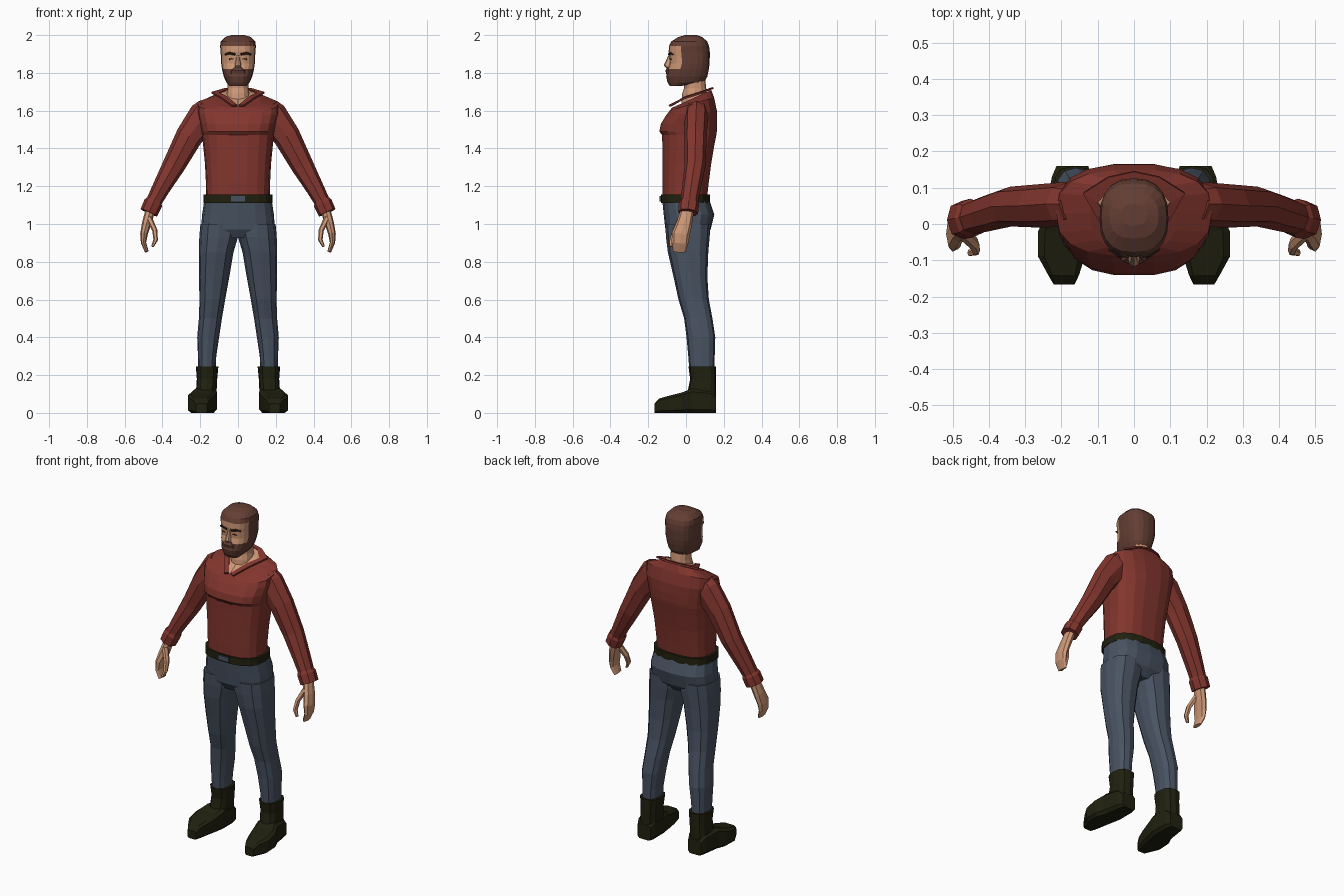
import bpy, bmesh, math
from mathutils import Vector


def material(name, rgb):
    m = bpy.data.materials.new(name)
    m.diffuse_color = (*rgb, 1)
    return m


SHIRT = material("brick_red", (0.225, 0.036, 0.027))
DENIM = material("denim_blue", (0.066, 0.086, 0.122))
LEATHER = material("dark_olive", (0.015, 0.015, 0.005))
SKIN = material("skin", (0.61, 0.31, 0.18))
HAIR = material("brown_hair", (0.125, 0.048, 0.034))
BROW = material("dark_brown", (0.035, 0.014, 0.01))


def power(v, p):
    return 0.0 if abs(v) < 1e-6 else math.copysign(abs(v) ** p, v)


def outline(n, p, phase=0.0):
    """Unit rounded-square outline; p=1 is a circle, p=0 a square."""
    angles = [2 * math.pi * (i + phase) / n for i in range(n)]
    return [(power(math.cos(a), p), power(math.sin(a), p)) for a in angles]


def level(zf, zb, x0, x1, yf, yb, n=16, p=0.8, phase=0.0):
    """Ring around z, sloping from zf at the front to zb at the back."""
    return [Vector(((x0 + x1) / 2 + c * (x1 - x0) / 2,
                    (yf + yb) / 2 + s * (yb - yf) / 2,
                    zf + (zb - zf) * (s + 1) / 2)) for c, s in outline(n, p, phase)]


def tube(path, n=8, p=0.9, phase=0.0):
    """Rings square to a path of (x, y, z, in-plane radius, depth radius)."""
    pts = [Vector(q[:3]) for q in path]
    rings = []
    for i, q in enumerate(path):
        t = (pts[min(i + 1, len(pts) - 1)] - pts[max(i - 1, 0)]).normalized()
        u = Vector((0, 1, 0)).cross(t).normalized()
        v = t.cross(u)
        rings.append([pts[i] + u * c * q[3] + v * s * q[4] for c, s in outline(n, p, phase)])
    return rings


def finish(name, bm, mats, mirror):
    bmesh.ops.recalc_face_normals(bm, faces=bm.faces[:])
    me = bpy.data.meshes.new(name)
    bm.to_mesh(me)
    bm.free()
    for m in mats:
        me.materials.append(m)
    ob = bpy.data.objects.new(name, me)
    bpy.context.collection.objects.link(ob)
    if mirror:
        ob.modifiers.new("mirror", 'MIRROR').use_mirror_merge = False
    return ob


def loft(name, rings, *mats, mirror=False, rule=None):
    bm = bmesh.new()
    rows = [[bm.verts.new(v) for v in r] for r in rings]
    n = len(rows[0])
    for a, b in zip(rows, rows[1:]):
        for i in range(n):
            j = (i + 1) % n
            bm.faces.new((a[i], a[j], b[j], b[i]))
    bm.faces.new(rows[0])
    bm.faces.new(rows[-1])
    if rule:
        for f in bm.faces:
            f.material_index = rule(f.calc_center_median())
    return finish(name, bm, mats, mirror)


# Shirt body: front z, back z, half width, front y, back y
loft("shirt_body", [level(a, b, -w, w, f, k, 18, 0.75) for a, b, w, f, k in (
    (1.13, 1.13, .168, -.125, .112), (1.22, 1.22, .170, -.127, .122),
    (1.32, 1.32, .175, -.127, .135), (1.42, 1.42, .185, -.127, .152),
    (1.47, 1.47, .190, -.128, .162), (1.49, 1.49, .193, -.143, .165),
    (1.53, 1.54, .202, -.135, .167), (1.575, 1.60, .215, -.107, .165),
    (1.60, 1.67, .215, -.088, .150), (1.615, 1.71, .12, -.075, .135))], SHIRT)

# Sleeves and flared cuffs
loft("sleeve", tube([(.15, .055, 1.61, .07, .055), (.175, .055, 1.575, .085, .062),
                     (.258, .05, 1.465, .072, .06), (.34, .048, 1.31, .06, .055),
                     (.41, .028, 1.185, .047, .05), (.455, .015, 1.10, .04, .045)]),
     SHIRT, mirror=True)
loft("cuff", tube([(.443, .018, 1.125, .042, .046), (.449, .016, 1.11, .05, .054),
                   (.472, .011, 1.06, .048, .053)]), SHIRT, mirror=True)

# Open collar with skin inside it
OUTER = [(.03, -.09, 1.625), (.085, -.01, 1.665), (.14, .085, 1.695),
         (.07, .13, 1.715), (0, .145, 1.72)]
INNER = [(.006, -.077, 1.628), (.058, 0, 1.672), (.1, .06, 1.692),
         (.05, .115, 1.71), (0, .125, 1.715)]
bm = bmesh.new()
o = [bm.verts.new(v) for v in OUTER]
k = [bm.verts.new(v) for v in INNER]
for i in range(4):
    bm.faces.new((o[i], o[i + 1], k[i + 1], k[i]))
collar = finish("collar", bm, [SHIRT], True)
solid = collar.modifiers.new("thickness", 'SOLIDIFY')
solid.thickness = 0.01
solid.offset = 0

bm = bmesh.new()
k = [bm.verts.new(v) for v in [(0, -.078, 1.624)] + INNER]
mid = bm.verts.new((0, .04, 1.70))
for a, b in zip(k, k[1:]):
    bm.faces.new((a, b, mid))
finish("chest_skin", bm, [SKIN], True)

# Neck
loft("neck", [level(z, z, -w, w, f, b, 12, 0.9) for z, w, f, b in (
    (1.64, .066, -.025, .11), (1.69, .06, -.02, .11),
    (1.72, .055, -.01, .107), (1.78, .055, -.01, .1))], SKIN)


# Head: hair over the top and back, beard below, bare face between
def head_colour(c):
    return 1 if 1.825 < c.z < 1.94 and c.y < -.025 else 0


loft("head", [level(z, z, -w, w, f, b, 20, 0.8) for z, w, f, b in (
    (1.73, .043, -.085, -.03), (1.75, .062, -.098, .095), (1.78, .075, -.105, .113),
    (1.82, .085, -.096, .121), (1.85, .089, -.086, .125), (1.89, .091, -.088, .126),
    (1.912, .092, -.092, .126), (1.942, .095, -.09, .122), (1.967, .091, -.077, .112),
    (1.99, .068, -.04, .085), (2.0, .035, -.005, .055))], HAIR, SKIN, rule=head_colour)
loft("nose", [level(z, z, -w, w, f, -.07, 8, 0.9) for z, w, f in (
    (1.827, .015, -.105), (1.84, .017, -.118), (1.865, .012, -.106),
    (1.892, .009, -.094))], SKIN)
loft("moustache", [level(z, z, -w, w, f, -.06, 10, 0.7) for z, w, f in (
    (1.795, .042, -.106), (1.812, .038, -.11), (1.828, .022, -.102))], HAIR)
loft("eyebrow", tube([(.014, -.089, 1.898, .006, .006), (.045, -.084, 1.905, .007, .006),
                      (.069, -.069, 1.897, .004, .005)], 6), BROW, mirror=True)
loft("eye", tube([(.024, -.084, 1.873, .003, .003), (.036, -.0825, 1.874, .004, .003),
                  (.048, -.078, 1.872, .003, .003)], 6), BROW, mirror=True)

# Hands: curled mitt and thumb
loft("hand", tube([(.462, .01, 1.08, .026, .034), (.485, -.01, 1.0, .024, .042),
                   (.498, -.028, .945, .02, .048), (.5, -.032, .90, .014, .044),
                   (.483, -.035, .853, .01, .034)]), SKIN, mirror=True)
loft("thumb", tube([(.47, -.025, 1.03, .016, .02), (.44, -.055, .965, .014, .018),
                    (.436, -.073, .915, .012, .015), (.453, -.08, .88, .007, .009)], 6),
     SKIN, mirror=True)

# Belt and buckle
loft("belt", [level(z, z, -.183, .183, -.135, .128, 18, 0.75) for z in (1.112, 1.155)],
     LEATHER)
loft("buckle", [level(z, z, -.036, .036, -.141, -.132, 4, 0, 0.5) for z in (1.12, 1.148)],
     DENIM)

# Trousers
loft("trouser_seat", [level(z, z, -w, w, f, b, 16, 0.75) for z, w, f, b in (
    (.925, .15, -.08, .09), (.97, .196, -.109, .13), (1.05, .19, -.118, .15),
    (1.13, .178, -.126, .123))], DENIM)
loft("trouser_leg", [level(z, z, x0, x1, f, b, 12, 0.8) for z, x0, x1, f, b in (
    (.20, .12, .21, .02, .15), (.30, .115, .212, .012, .152), (.40, .10, .216, .003, .155),
    (.50, .085, .207, -.01, .14), (.60, .068, .204, -.04, .121), (.72, .046, .207, -.066, .113),
    (.85, .024, .207, -.096, .118), (.93, .0, .205, -.106, .125),
    (1.0, .0, .199, -.11, .13))], DENIM, mirror=True)

# Boots: shaft, then a foot turned slightly outward
loft("boot_shaft", [level(z, z, x0, x1, f, .16, 12, 0.75) for z, x0, x1, f in (
    (.04, .113, .225, .0), (.12, .113, .222, .01), (.18, .11, .218, .022),
    (.245, .104, .223, .013))], LEATHER, mirror=True)
foot = []
for y, x0, x1, h in ((.16, .125, .215, .09), (.13, .112, .228, .12), (.03, .11, .245, .13),
                     (-.02, .118, .266, .11), (-.09, .134, .266, .092),
                     (-.14, .15, .238, .078), (-.167, .163, .222, .05)):
    foot.append([Vector(((x0 + x1) / 2 + c * (x1 - x0) / 2, y, h / 2 * (1 + s)))
                 for c, s in outline(8, 0.35, 0.5)])
for ring in foot:  # flat sole
    low = min(v.z for v in ring)
    for v in ring:
        v.z = 0 if v.z < low + .002 else v.z
loft("boot_foot", foot, LEATHER, mirror=True)
